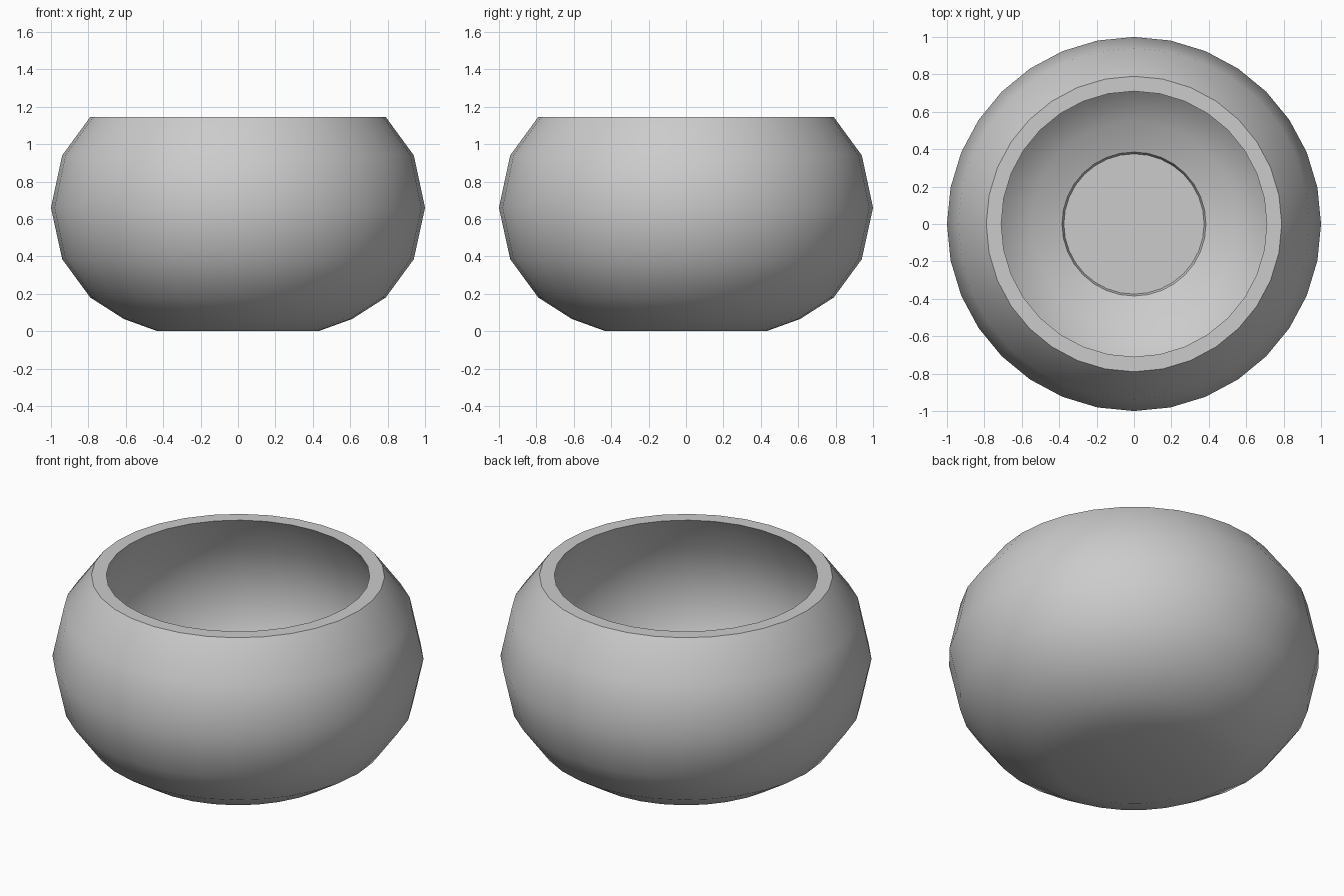
import bpy, bmesh, math

if "Cube" in bpy.data.objects:
    bpy.data.objects.remove(bpy.data.objects["Cube"])

SEGMENTS = 32

# Bowl cross-section (radius, height): outer wall upward, then inner wall downward
outer = [(0.43, 0.0), (0.61, 0.065), (0.79, 0.18), (0.94, 0.385),
         (1.0, 0.66), (0.94, 0.94), (0.79, 1.145)]
inner = [(0.71, 1.145), (0.85, 0.91), (0.90, 0.66), (0.85, 0.415),
         (0.71, 0.23), (0.55, 0.13), (0.385, 0.07), (0.375, 0.04)]


def lathe(name, profile):
    bm = bmesh.new()
    rings = []
    for r, z in profile:
        rings.append([bm.verts.new((r * math.cos(i * math.tau / SEGMENTS),
                                    r * math.sin(i * math.tau / SEGMENTS), z))
                      for i in range(SEGMENTS)])
    for a, b in zip(rings, rings[1:]):
        for i in range(SEGMENTS):
            j = (i + 1) % SEGMENTS
            bm.faces.new((a[i], a[j], b[j], b[i]))
    # Flat underside and flat inside floor
    bm.faces.new(list(reversed(rings[0])))
    bm.faces.new(rings[-1])
    bmesh.ops.recalc_face_normals(bm, faces=bm.faces)
    mesh = bpy.data.meshes.new(name)
    bm.to_mesh(mesh)
    bm.free()
    obj = bpy.data.objects.new(name, mesh)
    bpy.context.collection.objects.link(obj)
    return obj


bowl = lathe("bowl", outer + inner)
bpy.context.view_layer.objects.active = bowl
bowl.select_set(True)
bpy.ops.object.shade_smooth_by_angle(angle=math.radians(40))
